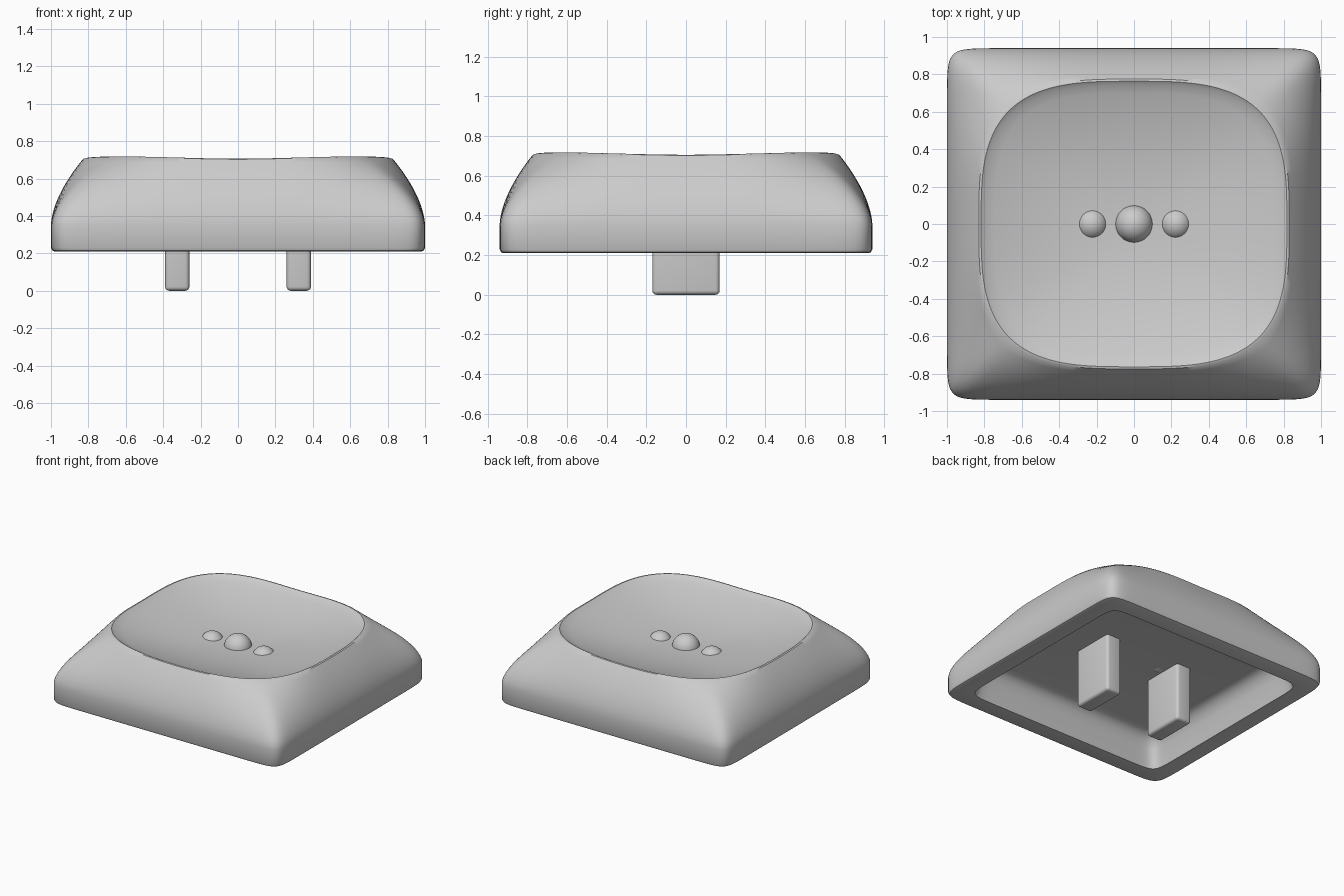
import bpy, bmesh, math

cube = bpy.data.objects.get("Cube")
if cube:
    bpy.data.objects.remove(cube, do_unlink=True)

grey = bpy.data.materials.new("light_grey")
grey.use_nodes = True
grey.diffuse_color = (0.6, 0.6, 0.6, 1)
grey.node_tree.nodes["Principled BSDF"].inputs["Base Color"].default_value = (0.6, 0.6, 0.6, 1)

SEGMENTS = 48  # per quadrant


def angles():
    # Angles packed more tightly towards the four corners
    for quadrant in range(4):
        for i in range(SEGMENTS):
            u = 2 * i / SEGMENTS - 1
            yield math.pi / 4 * (2 * quadrant + 1 + math.copysign(abs(u) ** 1.5, u))


def outline(a, b, power):
    # Rounded square outline: a high power gives tighter corners
    points = []
    for t in angles():
        c, s = math.cos(t), math.sin(t)
        r = (abs(c / a) ** power + abs(s / b) ** power) ** (-1 / power)
        points.append((r * c, r * s))
    return points


def ring(a, b, z, power=20):
    return [(x, y, z) for x, y in outline(a, b, power)]


def finish(name, bm, angle=35):
    bmesh.ops.recalc_face_normals(bm, faces=bm.faces)
    mesh = bpy.data.meshes.new(name)
    bm.to_mesh(mesh)
    bm.free()
    mesh.materials.append(grey)
    mesh.shade_smooth()
    mesh.set_sharp_from_angle(angle=math.radians(angle))
    obj = bpy.data.objects.new(name, mesh)
    bpy.context.collection.objects.link(obj)
    return obj


# Cap shell: hollow underside, bottom lip and straight skirt
WALL_TOP = 0.35
rings = [ring(1 - inset, 0.94 - inset, z) for inset, z in (
    (0.28, 0.45), (0.245, 0.445), (0.215, 0.43), (0.19, 0.40), (0.17, 0.35),
    (0.15, 0.25), (0.14, 0.21), (0.02, 0.21), (0.007, 0.215), (0, 0.23), (0, WALL_TOP))]

# Curved shoulders blend from the skirt to the softer rim of the dish
skirt = outline(1, 0.94, 20)
rim = outline(0.83, 0.775, 3.2)
rim_z = [0.703 + 0.012 * math.sin(2 * t) ** 2 for t in angles()]
STEPS = 14
for i in range(1, STEPS + 1):
    t = i / STEPS
    f = t ** 1.7
    rings.append([(p[0] + (q[0] - p[0]) * f, p[1] + (q[1] - p[1]) * f,
                   WALL_TOP + (z - WALL_TOP) * t)
                  for p, q, z in zip(skirt, rim, rim_z)])

# Rounded crest, then the scooped dish
DISH_Z = 0.57
rings.append([(x * 0.985, y * 0.985, z + 0.003) for (x, y), z in zip(rim, rim_z)])
for i in range(16):
    s = 0.96 * (1 - i / 16)
    rings.append([(x * s, y * s, DISH_Z + (z - DISH_Z) * s ** 2.2)
                  for (x, y), z in zip(rim, rim_z)])

bm = bmesh.new()
loops = [[bm.verts.new(p) for p in r] for r in rings]
for low, high in zip(loops, loops[1:]):
    for i in range(len(low)):
        j = (i + 1) % len(low)
        bm.faces.new((low[i], low[j], high[j], high[i]))
bm.faces.new(loops[0])
bm.faces.new(loops[-1])
finish("cap_shell", bm)

# Two mounting prongs below the cap
for side, name in ((1, "left_prong"), (-1, "right_prong")):
    bm = bmesh.new()
    bmesh.ops.create_cube(bm, size=1)
    for v in bm.verts:
        v.co = (v.co.x * 0.13 + side * 0.325, v.co.y * 0.34, (v.co.z + 0.5) * 0.48)
    bmesh.ops.bevel(bm, geom=bm.edges[:], offset=0.022, segments=4,
                    profile=0.5, affect='EDGES')
    finish(name, bm)

# Three round beads sunk into the dish
for name, x, z, radius in (("left_bead", 0.225, 0.53, 0.086),
                           ("middle_bead", 0, 0.555, 0.1),
                           ("right_bead", -0.225, 0.53, 0.086)):
    bm = bmesh.new()
    bmesh.ops.create_uvsphere(bm, u_segments=32, v_segments=16, radius=radius)
    finish(name, bm).location = (x, 0, z)
